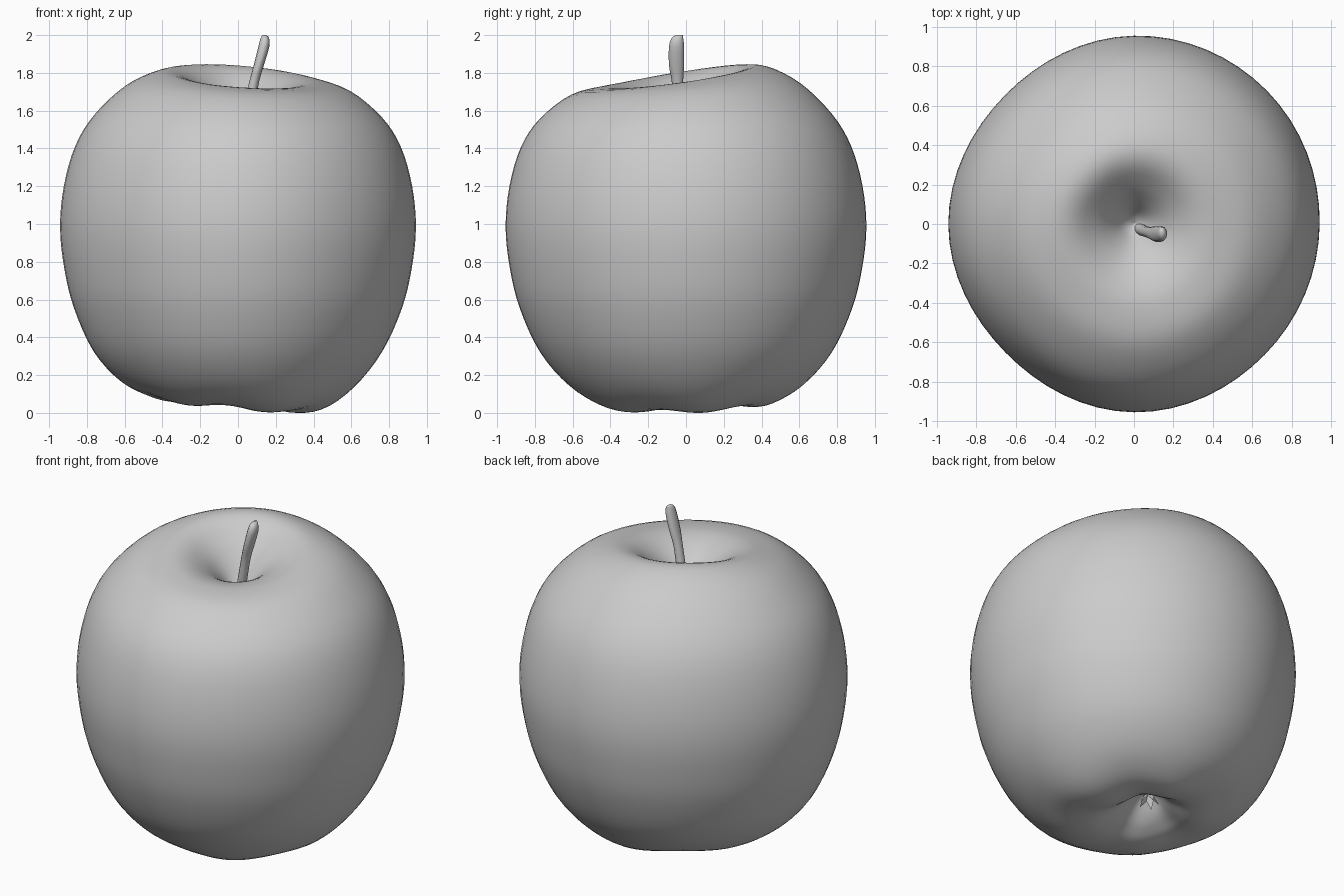
import bpy, bmesh, math
from mathutils import Vector

if "Cube" in bpy.data.objects:
    bpy.data.objects.remove(bpy.data.objects["Cube"])

SEGMENTS, SUBSTEPS = 64, 4
BASIN = (-0.06, 0.06)


def catmull(p0, p1, p2, p3, t):
    return tuple(0.5 * (2 * b + (c - a) * t + (2 * a - 5 * b + 4 * c - d) * t * t
                        + (3 * b - a - 3 * c + d) * t ** 3)
                 for a, b, c, d in zip(p0, p1, p2, p3))


def smooth_profile(pts, steps):
    ext = [pts[0]] + pts + [pts[-1]]
    out = []
    for i in range(len(pts) - 1):
        out += [catmull(*ext[i:i + 4], s / steps) for s in range(steps)]
    return out + [pts[-1]]


def girth(a):
    # Slightly lopsided outline seen from above, one value every 45 degrees
    g = [0.942, 0.955, 0.955, 0.925, 0.942, 0.922, 0.955, 0.938]
    u = (a / math.tau * 8) % 8
    i = int(u)
    return catmull(*[(g[(i + k) % 8],) for k in (-1, 0, 1, 2)], u - i)[0]


def mesh_object(name, bm):
    bmesh.ops.recalc_face_normals(bm, faces=bm.faces)
    for f in bm.faces:
        f.smooth = True
    me = bpy.data.meshes.new(name)
    bm.to_mesh(me)
    bm.free()
    ob = bpy.data.objects.new(name, me)
    bpy.context.collection.objects.link(ob)
    return ob


# Fruit body: radius, height, top tilt weight, bottom tilt weight
profile = smooth_profile([
    (0.0, 0.22, 0, 0), (0.06, 0.19, 0, 0.1), (0.13, 0.12, 0, 0.4), (0.20, 0.07, 0, 0.8),
    (0.30, 0.035, 0, 1), (0.45, 0.05, 0, 1), (0.615, 0.145, 0, 0.4), (0.765, 0.32, 0, 0),
    (0.87, 0.55, 0, 0), (0.922, 0.76, 0, 0), (0.945, 0.98, 0, 0), (0.925, 1.2, 0, 0),
    (0.865, 1.41, 0.05, 0), (0.765, 1.57, 0.2, 0), (0.60, 1.715, 0.5, 0), (0.43, 1.777, 0.9, 0),
    (0.31, 1.768, 0.95, 0), (0.20, 1.70, 0.6, 0), (0.12, 1.62, 0.3, 0),
    (0.05, 1.53, 0, 0), (0.0, 1.49, 0, 0)], SUBSTEPS)

bm = bmesh.new()
rings = []
for i, (r, z, top, low) in enumerate(profile[1:-1]):
    shift = max(0, 1 - r / 0.5) if z < 0.5 else 0
    ring = []
    for k in range(SEGMENTS):
        a = k / SEGMENTS * math.tau
        c, s = math.cos(a), math.sin(a)
        h = z + top * (0.06 * s - 0.03 * c)
        h += low * (0.01 * s - 0.028 * c + 0.01 * math.cos(5 * a + 2.2))
        rad = r * girth(a) / 0.945
        ring.append(bm.verts.new((rad * c + BASIN[0] * shift, rad * s + BASIN[1] * shift, h)))
    rings.append(ring)
for lo, hi in zip(rings, rings[1:]):
    for k in range(SEGMENTS):
        n = (k + 1) % SEGMENTS
        bm.faces.new((lo[k], lo[n], hi[n], hi[k]))
for ring, tip in ((rings[0], (*BASIN, profile[0][1])), (rings[-1], (0, 0, profile[-1][1]))):
    tip = bm.verts.new(tip)
    for k in range(SEGMENTS):
        bm.faces.new((ring[k], ring[(k + 1) % SEGMENTS], tip))
lowest = min(v.co.z for v in bm.verts)
for v in bm.verts:
    v.co.z -= lowest * max(0, 1 - v.co.z)
lowest = min(v.co.z for v in bm.verts)
for v in bm.verts:
    v.co.z -= lowest
mesh_object("apple_body", bm)

# Stem: x, y, z, half width in x, half width in y
path = smooth_profile([
    (0.02, -0.02, 1.46, 0.03, 0.03), (0.05, -0.035, 1.58, 0.028, 0.028),
    (0.085, -0.045, 1.75, 0.026, 0.03), (0.11, -0.05, 1.84, 0.027, 0.04),
    (0.137, -0.05, 1.94, 0.029, 0.04), (0.142, -0.045, 1.985, 0.022, 0.03),
    (0.14, -0.035, 2.0, 0.01, 0.018)], 3)
bm = bmesh.new()
prev = None
for x, y, z, wx, wy in path:
    ring = [bm.verts.new((x + wx * math.cos(k * math.tau / 12),
                          y + wy * math.sin(k * math.tau / 12), z)) for k in range(12)]
    if prev:
        for k in range(12):
            n = (k + 1) % 12
            bm.faces.new((prev[k], prev[n], ring[n], ring[k]))
    else:
        bm.faces.new(ring)
    prev = ring
bm.faces.new(prev)
mesh_object("stem", bm)

# Calyx: five small dried leaves in the lower basin
bm = bmesh.new()
down = Vector((0, 0, -1))
for k in range(5):
    a = k * math.tau / 5
    out, side = Vector((math.cos(a), math.sin(a), 0)), Vector((-math.sin(a), math.cos(a), 0))
    base = Vector((*BASIN, 0.22))
    mid = base + out * 0.03 + down * 0.06
    pts = [base + side * 0.025, mid + side * 0.02, base + out * 0.06 + down * 0.1,
           mid - side * 0.02, base - side * 0.025]
    bm.faces.new([bm.verts.new(p) for p in pts])
mesh_object("calyx", bm)
